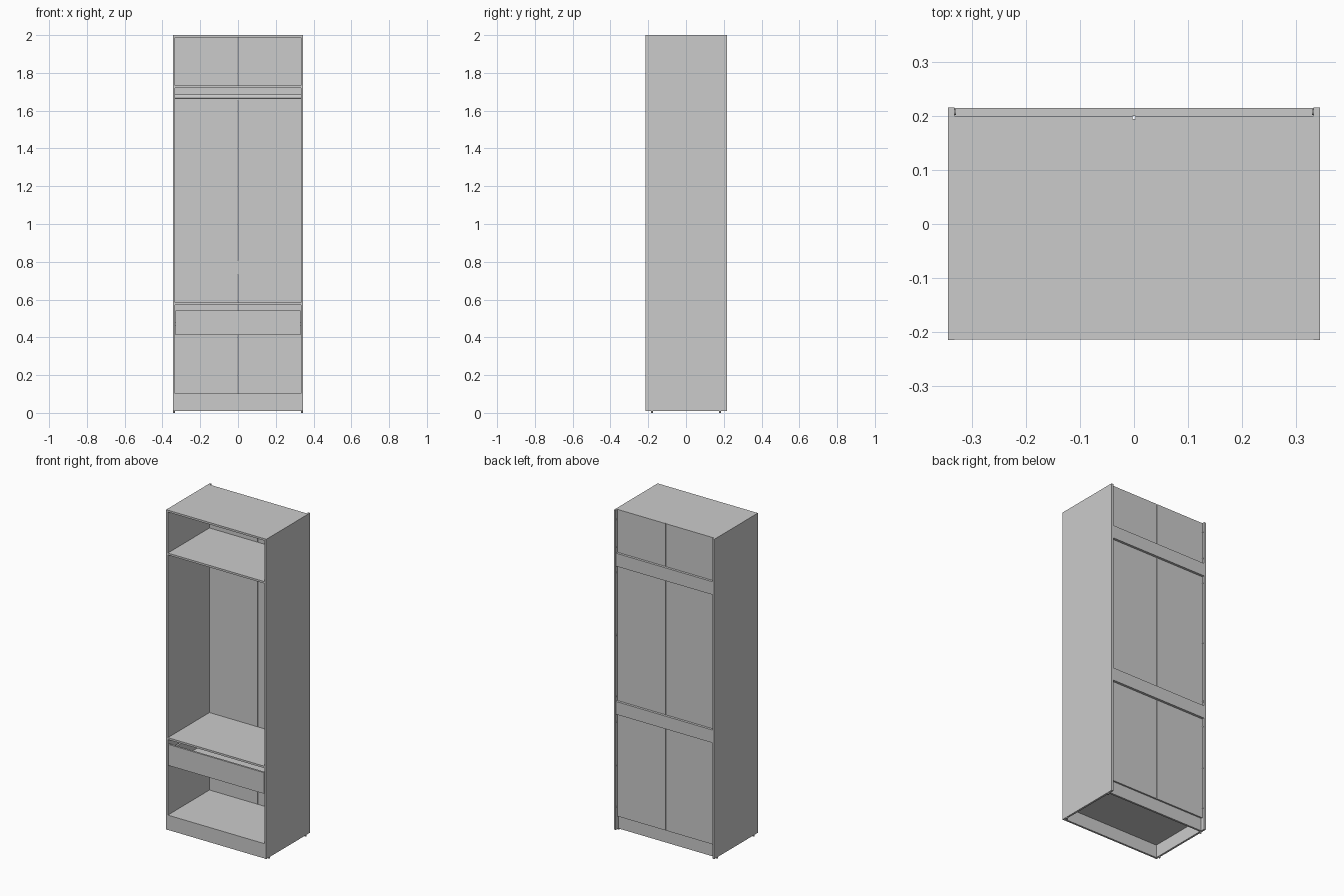
import bpy
import math

cube = bpy.data.objects.get("Cube")
if cube:
    bpy.data.objects.remove(cube, do_unlink=True)

# One grey board material
grey = bpy.data.materials.new("board_grey")
grey.use_nodes = True
colour = (0.6, 0.6, 0.6, 1)
grey.diffuse_color = colour
grey.node_tree.nodes["Principled BSDF"].inputs["Base Color"].default_value = colour


def board(name, x, y, z):
    """Box from (min, max) pairs on each axis."""
    bpy.ops.mesh.primitive_cube_add(size=1)
    ob = bpy.context.object
    ob.name = name
    ob.location = [(a + b) / 2 for a, b in (x, y, z)]
    ob.scale = [b - a for a, b in (x, y, z)]
    bpy.ops.object.transform_apply(location=False, rotation=False, scale=True)
    ob.data.materials.append(grey)
    return ob


def rod(name, centre, radius, length, along_x=False, sides=16):
    bpy.ops.mesh.primitive_cylinder_add(
        vertices=sides, radius=radius, depth=length, location=centre,
        rotation=(0, math.pi / 2 if along_x else 0, 0))
    ob = bpy.context.object
    ob.name = name
    ob.data.materials.append(grey)
    bpy.ops.object.shade_smooth_by_angle()
    return ob


OUT, T = 0.345, 0.012          # half width, board thickness
IN = OUT - T
FRONT, BACK = -0.214, 0.195    # shelf front edge, inner face of back panels
WIDE = (-IN, IN)

# Side walls, feet and hinge studs, mirrored
for s, side in ((-1, "right"), (1, "left")):
    board(f"{side}_wall", sorted((s * IN, s * OUT)), (-0.215, 0.216), (0.01, 2))
    for y in (-0.18, 0.18):
        rod(f"{side}_foot", (s * (IN + T / 2), y, 0.005), 0.005, 0.01)
    for z in (1.94, 1.77, 1.61, 1.22, 0.84, 0.68, 0.41, 0.15):
        rod(f"{side}_stud", (s * (IN - 0.001), 0.207, z), 0.005, 0.003, True)
    # Back panels, with a narrow slot between the two halves
    board(f"{side}_back_panel", sorted((s * 0.0025, s * IN)), (BACK, 0.2), (0.09, 2))

# Horizontal boards, named with their top height
for name, top in (("top_board", 2), ("upper_shelf", 1.733),
                  ("middle_shelf", 0.584), ("bottom_shelf", 0.102)):
    board(name, WIDE, (FRONT, BACK), (top - T, top))

# Rails across the back
for name, low, high in (("upper_back_rail", 1.652, 1.733), ("middle_back_rail", 0.73, 0.81)):
    board(name, WIDE, (0.2, 0.215), (low, high))

# Plinth
board("front_plinth", WIDE, (FRONT, FRONT + T), (0.01, 0.09))
board("back_plinth", WIDE, (0.178, 0.19), (0.01, 0.09))

# Clothes rail
rod("clothes_rail", (0, 0, 1.673), 0.012, 2 * IN, True, 24)

# Drawer
DX = 0.318
board("drawer_front", (-0.33, 0.33), (FRONT, FRONT + T), (0.412, 0.543))
board("drawer_back", (-DX, DX), (0.14, 0.152), (0.425, 0.52))
board("drawer_base", (-DX, DX), (FRONT + T, 0.14), (0.425, 0.431))
for s, side in ((-1, "right"), (1, "left")):
    board(f"{side}_drawer_side", sorted((s * (DX - T), s * DX)), (FRONT + T, 0.14), (0.431, 0.52))
    board(f"{side}_drawer_runner", sorted((s * DX, s * IN)), (FRONT + T, 0.14), (0.46, 0.48))
